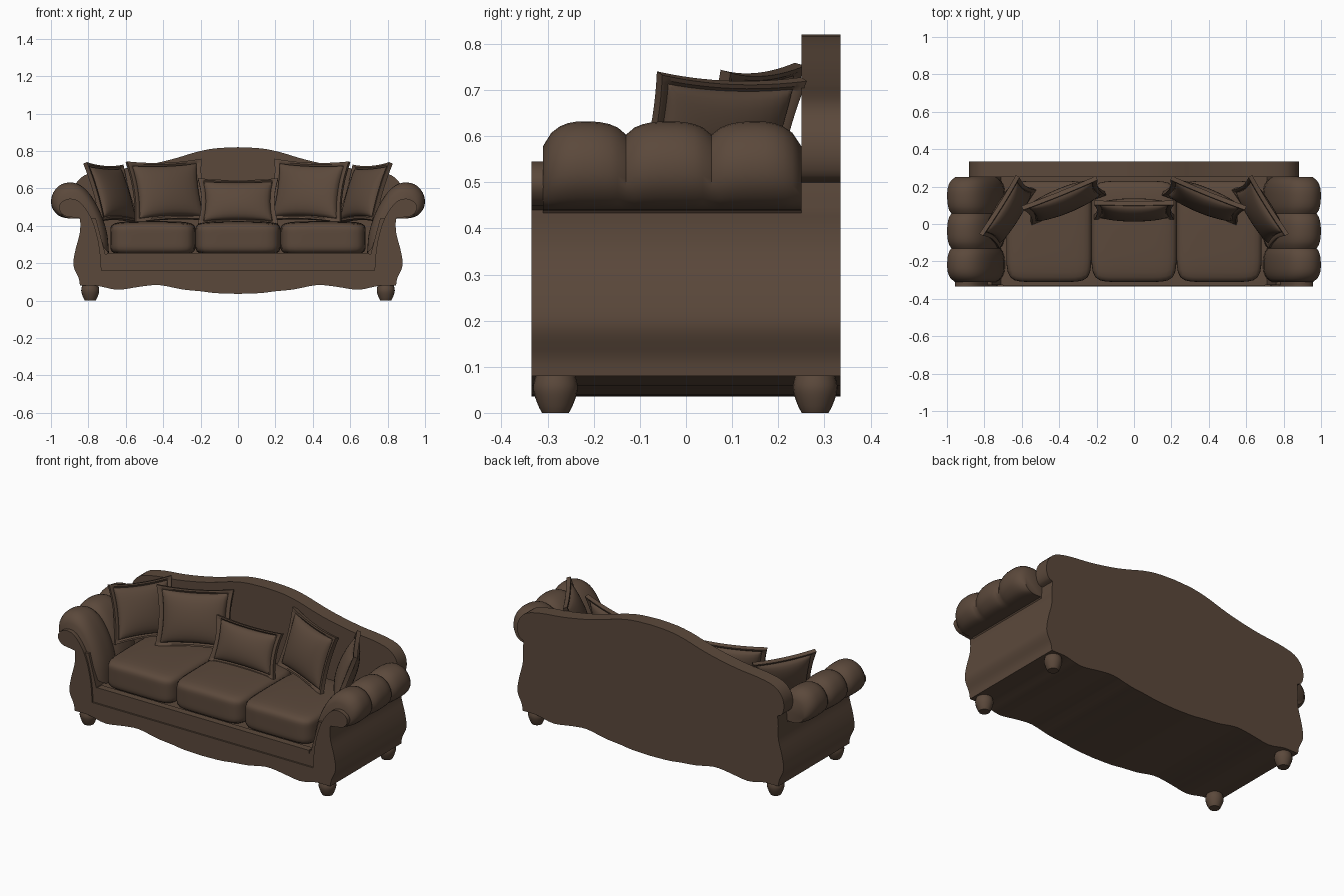
import bpy, bmesh, math
from mathutils import Vector

if "Cube" in bpy.data.objects:
    bpy.data.objects.remove(bpy.data.objects["Cube"])


def material(name, rgb):
    m = bpy.data.materials.new(name)
    m.use_nodes = True
    m.diffuse_color = (*rgb, 1)
    bsdf = m.node_tree.nodes["Principled BSDF"]
    bsdf.inputs["Base Color"].default_value = (*rgb, 1)
    bsdf.inputs["Roughness"].default_value = 0.8
    return m


BROWN = material("brown upholstery", (0.105, 0.066, 0.044))


def finish(bm, name, angle=35):
    bmesh.ops.recalc_face_normals(bm, faces=bm.faces)
    me = bpy.data.meshes.new(name)
    bm.to_mesh(me)
    bm.free()
    me.materials.append(BROWN)
    ob = bpy.data.objects.new(name, me)
    bpy.context.collection.objects.link(ob)
    bpy.ops.object.select_all(action='DESELECT')
    ob.select_set(True)
    bpy.context.view_layer.objects.active = ob
    bpy.ops.object.shade_smooth_by_angle(angle=math.radians(angle))
    return ob


def spline(pts, n=3):
    # Catmull-Rom curve through the points
    p = [Vector(q) for q in pts]
    p = [2 * p[0] - p[1]] + p + [2 * p[-1] - p[-2]]
    out = []
    for a, b, c, d in zip(p, p[1:], p[2:], p[3:]):
        for i in range(n):
            t = i / n
            out.append(0.5 * (2 * b + (c - a) * t + (2 * a - 5 * b + 4 * c - d) * t * t
                              + (3 * b - a - 3 * c + d) * t ** 3))
    return out + [p[-2]]


def mirrored(half):
    return list(half) + [Vector((-q[0], q[1])) for q in reversed(half) if abs(q[0]) > 1e-5]


def loft(name, sections, angle=35):
    # each section is a closed ring of 3D points
    bm = bmesh.new()
    rings = [[bm.verts.new(p) for p in s] for s in sections]
    for a, b in zip(rings, rings[1:]):
        for i in range(len(a)):
            j = (i + 1) % len(a)
            bm.faces.new((a[i], a[j], b[j], b[i]))
    bm.faces.new(rings[0])
    bm.faces.new(rings[-1])
    return finish(bm, name, angle)


def prism(name, outline, y0, y1):
    return loft(name, [[(q[0], y, q[1]) for q in outline] for y in (y0, y1)])


# Shared outlines: scalloped apron and curved outer side
apron = spline([(0, .036), (.12, .04), (.2, .05), (.3, .06), (.42, .083),
                (.52, .075), (.64, .058), (.73, .075), (.76, .08)])
side = spline([(.845, .08), (.852, .12), (.875, .17), (.88, .21),
               (.867, .28), (.848, .35), (.843, .4), (.845, .44)])
V = lambda *pts: [Vector(p) for p in pts]

# Body with the seat deck
prism("body", mirrored(apron + side + V((.76, .44), (.71, .25), (0, .25))), -.325, .25)

# Camel shaped back
crest = spline([(.84, .5), (.868, .515), (.882, .56), (.87, .62), (.82, .67), (.72, .695),
                (.58, .71), (.43, .737), (.32, .765), (.22, .795), (.12, .814), (0, .82)])
prism("back", mirrored(apron + side + crest), .25, .335)

# Front facing with scrolled arm ends
scroll = spline([(.88, .445), (.93, .455), (.957, .49), (.945, .525), (.9, .545),
                 (.85, .53), (.8, .47), (.765, .39), (.74, .28), (.73, .16)])
prism("front_facing", mirrored(apron + side + scroll + V((0, .16))), -.335, -.305)

# Front rail lip under the cushions
prism("front_rail", V((-.7, .235), (.7, .235), (.7, .255), (-.7, .255)), -.331, -.29)

# Padded rolled arms with three puffs
roll = spline([(.69, .25), (.70, .36), (.735, .47), (.785, .56), (.84, .615), (.9, .632),
               (.96, .612), (.995, .56), (.995, .5), (.96, .455), (.91, .44), (.85, .44)])
joints = [-.31, -.13, .055, .25]
stations = []
for k, (a, b) in enumerate(zip(joints, joints[1:])):
    for i in range(0 if k == 0 else 1, 11):
        t = i / 10
        low = .85
        if k == 0 and t < .5 or k == 2 and t > .5:
            low = .72
        bulge = (1 - abs(2 * t - 1) ** 2.6) ** .75
        stations.append((a + (b - a) * t, low + (1 - low) * bulge))
for sx, label in ((1, "left"), (-1, "right")):
    loft(label + "_arm_roll",
         [[(sx * (.85 + (q.x - .85) * s), y, .44 + (q.y - .44) * s) for q in roll]
          for y, s in stations], 50)


# Seat cushions
def cushion(name, x, width):
    bm = bmesh.new()
    bmesh.ops.create_cube(bm, size=2)
    bmesh.ops.subdivide_edges(bm, edges=bm.edges, cuts=11, use_grid_fill=True)
    for v in bm.verts:
        p = v.co
        r = sum(abs(c) ** 7 for c in p) ** (1 / 7)
        q = p / r
        dome = 1 - .13 * (q.x ** 2 + q.y ** 2) / 2 if q.z > 0 else 1
        v.co = (x + q.x * width / 2, -.04 + q.y * .27, .335 + q.z * .09 * dome)
    finish(bm, name, 60)


for x, label in ((-.455, "right"), (0, "middle"), (.455, "left")):
    cushion(label + "_seat_cushion", x, .456)


# Throw pillows with a flanged border and pointed corners
def pillow(name, loc, w, h, t, yaw, tilt, roll_angle=0):
    core = .88
    steps = [-1, -.94] + [core * math.sin(math.pi / 2 * i / 7) for i in range(-7, 8)] + [.94, 1]
    n = len(steps)
    bm = bmesh.new()
    grids = []
    for sign in (-1, 1):
        grid = []
        for v in steps:
            for u in steps:
                if max(abs(u), abs(v)) > core + .001:
                    d = .012
                else:
                    d = .004 + t * max(0, (1 - (u / core) ** 2) * (1 - (v / core) ** 2)) ** .42
                x = u * w / 2 * (1 - .09 * (1 - v * v))
                z = v * h / 2 * (1 - .09 * (1 - u * u))
                grid.append(bm.verts.new((x, sign * d, z)))
        for j in range(n - 1):
            for i in range(n - 1):
                k = j * n + i
                bm.faces.new((grid[k], grid[k + 1], grid[k + n + 1], grid[k + n]))
        grids.append(grid)
    rim = ([i for i in range(n)] + [j * n + n - 1 for j in range(1, n)]
           + [n * n - 1 - i for i in range(1, n)] + [j * n for j in range(n - 2, 0, -1)])
    for a, b in zip(rim, rim[1:] + rim[:1]):
        bm.faces.new((grids[0][a], grids[0][b], grids[1][b], grids[1][a]))
    ob = finish(bm, name, 40)
    ob.location = loc
    ob.rotation_euler = [math.radians(a) for a in (-tilt, roll_angle, yaw)]


pillow("middle_pillow", (0, .075, .53), .43, .255, .05, 0, 18)
for s, label in ((1, "left"), (-1, "right")):
    pillow(label + "_inner_pillow", (s * .375, .125, .585), .43, .34, .055, -s * 22, 16, s * 2)
    pillow(label + "_outer_pillow", (s * .675, .065, .575), .37, .33, .05, -s * 58, 20, -s * 2)

# Turned bun feet
foot = spline([(.029, 0), (.037, .015), (.046, .04), (.048, .06), (.042, .085)], 3)
for sx, lx in ((1, "left"), (-1, "right")):
    for y, ly in ((-.283, "front"), (.28, "back")):
        loft(f"{ly}_{lx}_foot",
             [[(sx * .79 + q.x * math.cos(a), y + q.x * math.sin(a), q.y)
               for a in (math.tau * i / 20 for i in range(20))] for q in foot])
